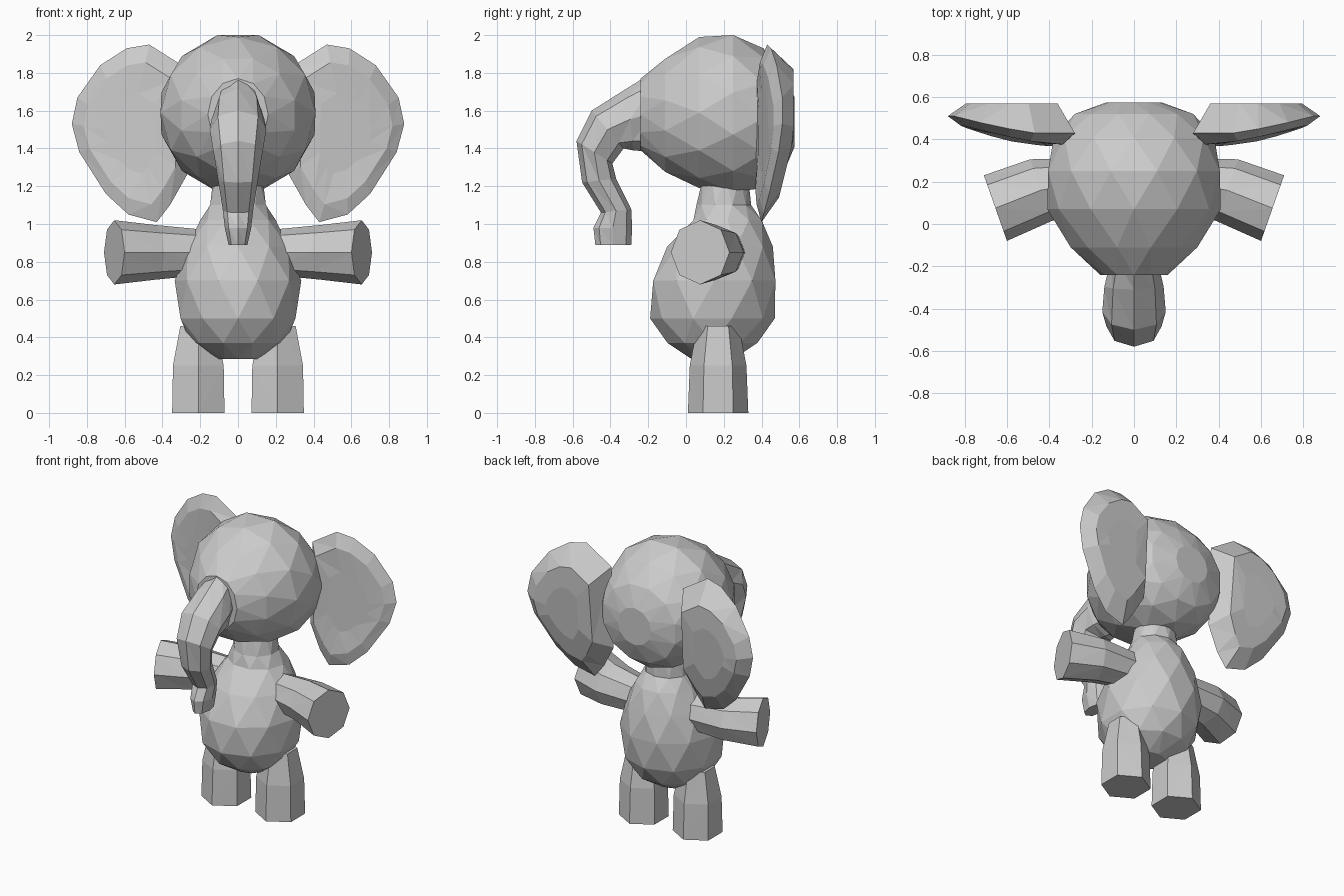
import bpy, bmesh, math
from mathutils import Vector as V

if "Cube" in bpy.data.objects:
    bpy.data.objects.remove(bpy.data.objects["Cube"])


def skin(name, rings, twist=False):
    """Bridge equal-length point rings, cap both ends, keep faces flat."""
    bm = bmesh.new()
    rows = [[bm.verts.new(p) for p in r] for r in rings]
    n = len(rows[0])
    for i in range(len(rows) - 1):
        a, b = rows[i], rows[i + 1]
        for k in range(n):
            m = (k + 1) % n
            if twist and i % 2:
                bm.faces.new((a[k], a[m], b[m]))
                bm.faces.new((a[k], b[m], b[k]))
            else:
                bm.faces.new((a[k], a[m], b[k]))
                bm.faces.new((a[m], b[m], b[k]))
    bm.faces.new(rows[0])
    bm.faces.new(rows[-1])
    bmesh.ops.recalc_face_normals(bm, faces=bm.faces)
    me = bpy.data.meshes.new(name)
    bm.to_mesh(me)
    bm.free()
    ob = bpy.data.objects.new(name, me)
    bpy.context.collection.objects.link(ob)
    return ob


def ring(c, u, v, n, half=False):
    """Elliptical ring around c with half-axes u and v."""
    c, u, v = V(c), V(u), V(v)
    pts = []
    for k in range(n):
        a = 2 * math.pi * (k + (0.5 if half else 0)) / n + math.pi / 2
        pts.append(c + u * math.cos(a) + v * math.sin(a))
    return pts


# Head: rings along y (y, z centre, half width, half height)
head = [(-0.24, 1.58, 0.16, 0.19), (-0.11, 1.575, 0.31, 0.31),
        (0.07, 1.59, 0.41, 0.40), (0.25, 1.585, 0.42, 0.43),
        (0.41, 1.56, 0.38, 0.37), (0.52, 1.54, 0.29, 0.27),
        (0.575, 1.54, 0.13, 0.13)]
skin("head", [ring((0, y, z), (w, 0, 0), (0, 0, h), 12, i % 2)
              for i, (y, z, w, h) in enumerate(head)], True)

# Body and neck: rings along z (z, y centre, half width, half depth)
body = [(0.285, 0.14, 0.12, 0.11), (0.37, 0.14, 0.25, 0.25),
        (0.50, 0.14, 0.32, 0.33), (0.70, 0.15, 0.335, 0.34),
        (0.88, 0.18, 0.28, 0.28), (1.02, 0.22, 0.20, 0.19),
        (1.10, 0.20, 0.155, 0.145), (1.25, 0.21, 0.13, 0.125)]
skin("body", [ring((0, y, z), (w, 0, 0), (0, d, 0), 10, i % 2)
              for i, (z, y, w, d) in enumerate(body)], True)

# Trunk: front and back profile points (y, z, y, z) and half width
trunk = [(-0.18, 1.80, -0.16, 1.38, 0.11), (-0.31, 1.72, -0.28, 1.39, 0.14),
         (-0.50, 1.60, -0.33, 1.40, 0.15), (-0.58, 1.44, -0.39, 1.32, 0.13),
         (-0.55, 1.22, -0.37, 1.24, 0.105), (-0.45, 1.06, -0.29, 1.08, 0.08),
         (-0.49, 0.98, -0.285, 0.98, 0.07), (-0.48, 0.89, -0.29, 0.89, 0.05)]
skin("trunk", [ring((0, (a + c) / 2, (b + d) / 2), (w, 0, 0),
                    (0, (a - c) / 2, (b - d) / 2), 8)
               for a, b, c, d, w in trunk])

# Ear rim (x, z, y)
rim = [(0.28, 1.83, 0.43), (0.47, 1.95, 0.43), (0.59, 1.93, 0.45),
       (0.73, 1.84, 0.48), (0.85, 1.67, 0.51), (0.88, 1.53, 0.51),
       (0.84, 1.38, 0.49), (0.70, 1.16, 0.44), (0.58, 1.05, 0.41),
       (0.43, 1.01, 0.40), (0.36, 1.10, 0.40), (0.27, 1.26, 0.42)]


def ear_ring(s, scale, depth):
    pts = []
    for x, z, y in rim:
        x, z = 0.57 + scale * (x - 0.57), 1.48 + scale * (z - 1.48)
        pts.append((s * x, depth(x, z, y), z))
    return pts


def front(x, z, y):
    return 0.355 + 0.2 * (x - 0.4)


def back(x, z, y):
    return 0.57 - 0.25 * max(0, 1.45 - z)


for s, side in ((1, "right"), (-1, "left")):
    skin("ear_" + side, [ear_ring(s, 0.45, lambda x, z, y: front(x, z, y) + 0.02),
                         ear_ring(s, 0.80, lambda x, z, y: 0.5 * (front(x, z, y) + y) - 0.01),
                         ear_ring(s, 1.0, lambda x, z, y: y),
                         ear_ring(s, 0.72, back),
                         ear_ring(s, 0.4, back)])

    # Arm: octagonal, angled forward (x, y, half width, half height)
    arm = [(0.18, 0.20, 0.12, 0.12), (0.44, 0.16, 0.155, 0.145), (0.655, 0.075, 0.165, 0.17)]
    skin("arm_" + side, [ring((s * x, y, 0.85), (s * 0.33 * w, 0.94 * w, 0), (0, 0, h), 8)
                         for x, y, w, h in arm])

    # Leg: hexagonal, tapering into the body (z, x, half width, half depth)
    leg = [(0, 0.21, 0.16, 0.16), (0.25, 0.21, 0.155, 0.15), (0.46, 0.21, 0.11, 0.11)]
    skin("leg_" + side, [ring((s * x, 0.17, z), (s * w, 0, 0), (0, d, 0), 6)
                         for z, x, w, d in leg])
